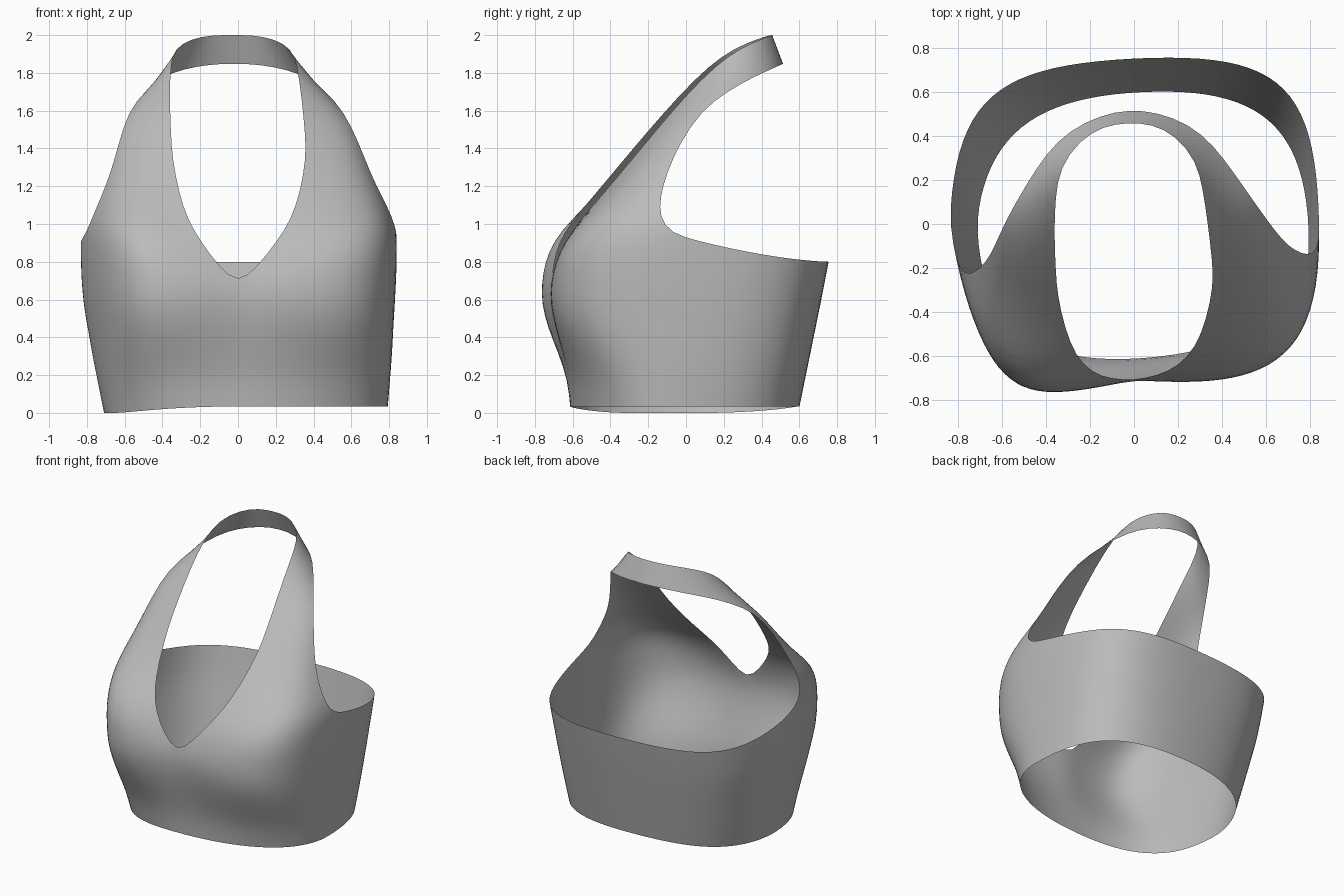
import bpy, bmesh
from mathutils import Vector

cube = bpy.data.objects.get("Cube")
if cube:
    bpy.data.objects.remove(cube, do_unlink=True)

N = 12  # columns in each quarter


def bezier(a, b, c, d, t):
    u = 1 - t
    return a * u**3 + b * (3 * u * u * t) + c * (3 * u * t * t) + d * t**3


def front_row(p, q, dip, corner, bend):
    """Row from the neckline edge p to the side edge q, bent around the chest."""
    c1 = Vector((p.x + (q.x - p.x) * 0.61, p.y - dip, p.z + (q.z - p.z) / 3))
    c2 = Vector((q.x, p.y - corner, p.z + (q.z - p.z) * 2 / 3))
    c1 = p.lerp(q, 1 / 3).lerp(c1, bend)
    c2 = p.lerp(q, 2 / 3).lerp(c2, bend)
    return [bezier(p, c1, c2, q, i / N) for i in range(N + 1)]


def back_row(q):
    """Row from the side seam to the centre back, its height following the rim."""
    back = 0.6 + 0.16 * q.z
    c1 = Vector((q.x, 0.42 + 0.18 * q.z, q.z))
    c2 = Vector((0.53 + 0.17 * q.z, back, q.z))
    end = Vector((0, back, q.z))
    row = []
    for i in range(N + 1):
        s = i / N
        v = bezier(q, c1, c2, end, s)
        v.z *= (0.80 + 0.15 * (1 - s) ** 4) / 0.95
        row.append(v)
    return row


# Under-bust band: height, centre front y, half width, bust dip, corner
BAND = [(0, -.61, .76, .00, -.17), (.15, -.62, .78, .01, -.12),
        (.30, -.655, .80, .03, -.04), (.45, -.69, .815, .06, .03),
        (.58, -.71, .83, .07, .06)]
# Halter: neckline point, armhole point, bend
HALTER = [((0, -.71, .675), (.838, -.13, .70), 1),
          ((.11, -.695, .785), (.843, -.13, .83), .98),
          ((.20, -.66, .90), (.842, -.13, .95), .92),
          ((.28, -.58, 1.02), (.815, -.185, 1.04), .82),
          ((.33, -.45, 1.17), (.765, -.18, 1.14), .67),
          ((.36, -.30, 1.35), (.70, -.14, 1.27), .55),
          ((.36, -.20, 1.47), (.645, -.07, 1.42), .45),
          ((.35, -.02, 1.68), (.57, .05, 1.60), .3),
          ((.335, .14, 1.84), (.475, .20, 1.705), .2),
          ((.31, .27, 1.93), (.38, .34, 1.78), .1),
          ((.22, .39, 1.98), (.27, .44, 1.82), 0),
          ((.11, .45, 2.0), (.13, .50, 1.845), 0),
          ((0, .46, 2.0), (0, .52, 1.85), 0)]

front = [front_row(Vector((0, y, z)), Vector((w, -.13, z)), dip, corner, 1)
         for z, y, w, dip, corner in BAND]
front += [front_row(Vector(p), Vector(q), .07 * b**4, .06 * b, b) for p, q, b in HALTER]
back = [back_row(row[-1]) for row in front[:len(BAND) + 3]]

# Both halves of the garment, welded along the centre and side seams
bm = bmesh.new()
for side in (1, -1):
    for grid in (front, back):
        rows = [[bm.verts.new((v.x * side, v.y, v.z)) for v in row] for row in grid]
        for lo, hi in zip(rows, rows[1:]):
            for i in range(N):
                quad = [lo[i], lo[i + 1], hi[i + 1], hi[i]]
                bm.faces.new(quad if side > 0 else quad[::-1])
bmesh.ops.remove_doubles(bm, verts=bm.verts, dist=0.0005)

# Slight twist, lean and uneven hem of the worn garment, tighter at its right front
for v in bm.verts:
    x, y, z = v.co
    hem = max(0, 1 - z / 0.6)
    v.co.z += hem * (0.035 - 0.035 * min(1, max(0, -x / 0.72)) ** 2)
    v.co.y += x * (0.05 + 0.03 * max(0, -y))
    v.co.x += 0.035 * hem - 0.05 * max(0, z - 1.4)
    v.co.x += 0.3 * min(0, x) ** 2 * max(0, -v.co.y)

mesh = bpy.data.meshes.new("halter_top")
bm.to_mesh(mesh)
bm.free()
top = bpy.data.objects.new("halter_top", mesh)
bpy.context.collection.objects.link(top)

# Plain grey cloth
cloth = bpy.data.materials.new("grey_cloth")
cloth.use_nodes = True
grey = (0.5, 0.5, 0.5, 1)
cloth.diffuse_color = grey
cloth.node_tree.nodes["Principled BSDF"].inputs["Base Color"].default_value = grey
mesh.materials.append(cloth)

# Smooth draped surface
mesh.polygons.foreach_set("use_smooth", [True] * len(mesh.polygons))
smooth = top.modifiers.new("smooth", 'SUBSURF')
smooth.levels = smooth.render_levels = 1
